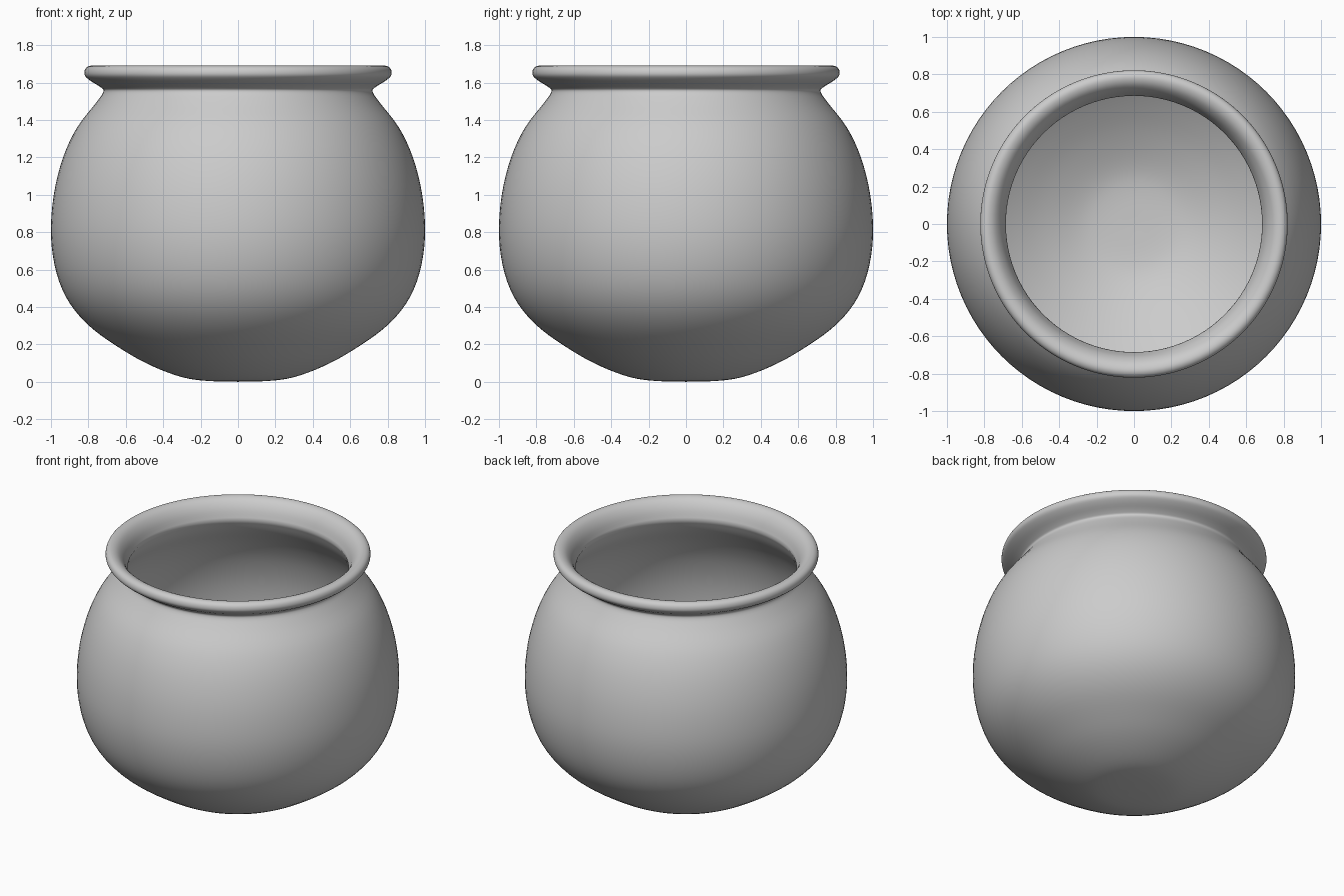
import bpy, bmesh, math
from mathutils import Vector

if "Cube" in bpy.data.objects:
    bpy.data.objects.remove(bpy.data.objects["Cube"])

SEG = 96


def smooth_path(pts, steps=4):
    """Catmull-Rom curve through the (radius, height) points."""
    p = [Vector(q) for q in pts]
    p = [2 * p[0] - p[1]] + p + [2 * p[-1] - p[-2]]
    out = []
    for a, b, c, d in zip(p, p[1:], p[2:], p[3:]):
        for i in range(steps):
            t = i / steps
            out.append(0.5 * (2 * b + (c - a) * t + (2 * a - 5 * b + 4 * c - d) * t * t
                              + (3 * b - a - 3 * c + d) * t ** 3))
    return out + [p[-2]]


def lathe(name, profile):
    """Spin a profile whose two ends lie on the z axis."""
    bm = bmesh.new()
    rings = []
    for r, z in profile:
        if r < 1e-4:
            rings.append([bm.verts.new((0, 0, z))] * SEG)
        else:
            rings.append([bm.verts.new((r * math.cos(math.tau * i / SEG),
                                        r * math.sin(math.tau * i / SEG), z)) for i in range(SEG)])
    for lo, hi in zip(rings, rings[1:]):
        for i in range(SEG):
            j = (i + 1) % SEG
            bm.faces.new(list(dict.fromkeys((lo[i], lo[j], hi[j], hi[i]))))
    bmesh.ops.recalc_face_normals(bm, faces=bm.faces[:])
    me = bpy.data.meshes.new(name)
    bm.to_mesh(me)
    bm.free()
    ob = bpy.data.objects.new(name, me)
    bpy.context.collection.objects.link(ob)
    bpy.context.view_layer.objects.active = ob
    ob.select_set(True)
    bpy.ops.object.shade_smooth_by_angle(angle=math.radians(50))
    return ob


# Outer belly, from base centre up to the neck
outer = [(0, 0), (0.17, 0.005), (0.30, 0.025), (0.45, 0.08), (0.60, 0.16), (0.78, 0.285),
         (0.90, 0.42), (0.97, 0.58), (1.0, 0.78), (0.985, 1.0), (0.935, 1.2),
         (0.86, 1.36), (0.76, 1.49), (0.72, 1.55)]
# Rolled rim, neck outside over the lip to the inner edge
rim = [(0.72, 1.55), (0.735, 1.575), (0.79, 1.61), (0.82, 1.64), (0.815, 1.675),
       (0.785, 1.69), (0.745, 1.675), (0.71, 1.63), (0.685, 1.56)]
# Hollow inside, back down to the floor centre
inner = [(0.685, 1.56), (0.73, 1.47), (0.825, 1.34), (0.90, 1.19), (0.95, 1.0), (0.963, 0.78),
         (0.935, 0.60), (0.87, 0.445), (0.755, 0.315), (0.58, 0.195), (0.43, 0.115),
         (0.29, 0.06), (0.17, 0.04), (0, 0.035)]

lathe("round_pot", smooth_path(outer + rim[1:])[:-1] + smooth_path(inner))
